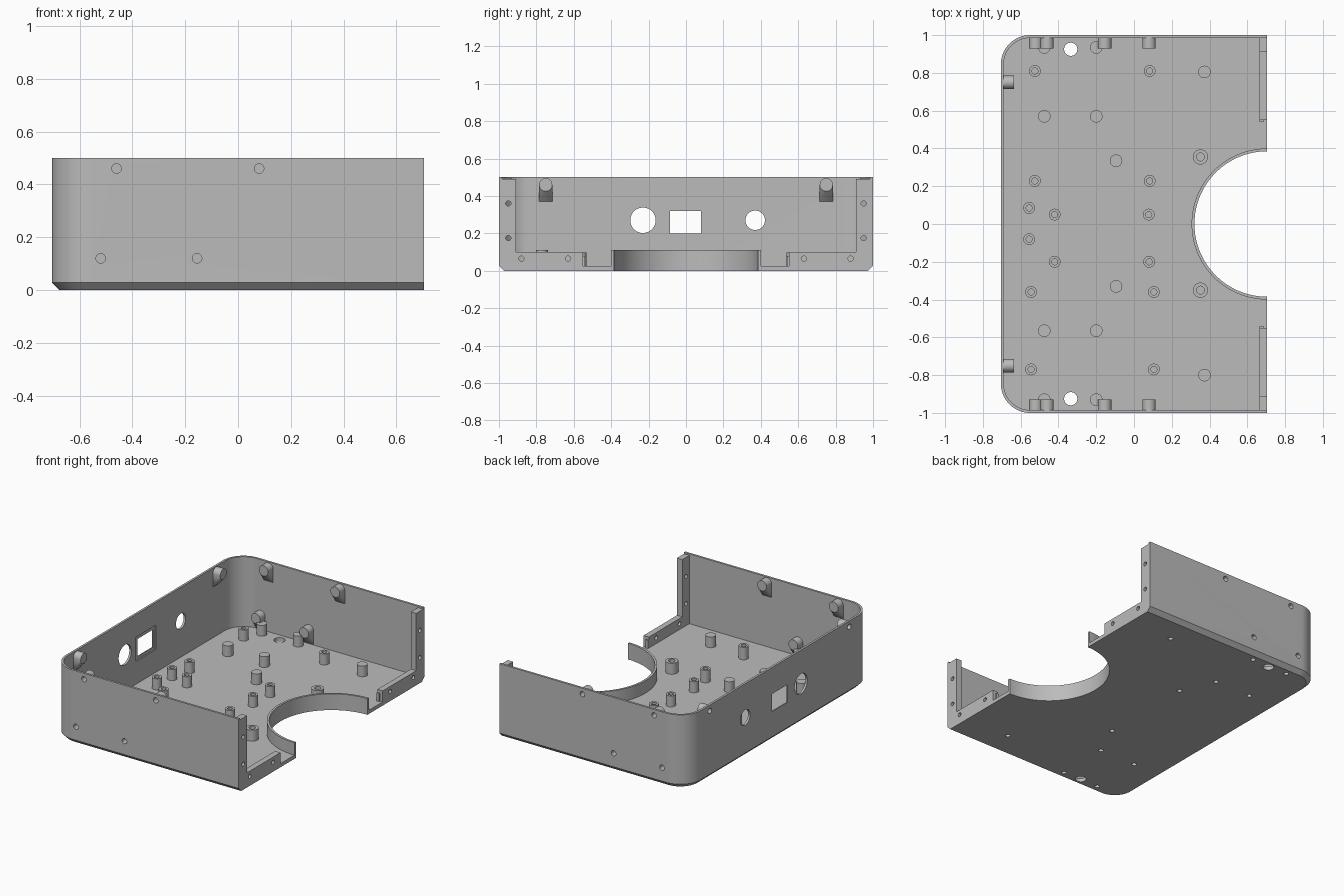
import bpy, bmesh, math
from mathutils import Matrix, Vector

if "Cube" in bpy.data.objects:
    bpy.data.objects.remove(bpy.data.objects["Cube"])

grey = bpy.data.materials.new("plain_grey")
grey.diffuse_color = (0.5, 0.5, 0.5, 1)
grey.use_nodes = True
grey.node_tree.nodes["Principled BSDF"].inputs["Base Color"].default_value = grey.diffuse_color
END, WALL, FLOOR, TOP = 0.705, 0.015, 0.025, 0.5


def finish(name, bm):
    bmesh.ops.recalc_face_normals(bm, faces=bm.faces)
    me = bpy.data.meshes.new(name)
    bm.to_mesh(me)
    bm.free()
    me.materials.append(grey)
    ob = bpy.data.objects.new(name, me)
    bpy.context.collection.objects.link(ob)
    return ob


def smooth(ob):
    bpy.ops.object.select_all(action='DESELECT')
    ob.select_set(True)
    bpy.context.view_layer.objects.active = ob
    bpy.ops.object.shade_smooth_by_angle(angle=math.radians(30))


def cylinder(p0, p1, r, n=32):
    p0, p1 = Vector(p0), Vector(p1)
    d = p1 - p0
    bm = bmesh.new()
    m = Matrix.Translation((p0 + p1) / 2) @ d.to_track_quat('Z', 'Y').to_matrix().to_4x4()
    bmesh.ops.create_cone(bm, cap_ends=True, segments=n, radius1=r, radius2=r,
                          depth=d.length, matrix=m)
    return finish("cutter", bm)


def box(x0, x1, y0, y1, z0, z1, name="cutter"):
    bm = bmesh.new()
    m = Matrix.Translation(((x0 + x1) / 2, (y0 + y1) / 2, (z0 + z1) / 2)) @ \
        Matrix.Diagonal((x1 - x0, y1 - y0, z1 - z0, 1))
    bmesh.ops.create_cube(bm, size=1, matrix=m)
    return finish(name, bm)


def outline(offset, x_end, n=16):
    """Plan outline: square at the open end, rounded at the closed end."""
    R = 0.155
    r, cx, cy = R - offset, -END + R, 1 - R
    pts = [(x_end, 1 - offset)]
    for s in (1, -1):
        for i in range(n + 1):
            a = math.pi / 2 * i / n
            a = math.pi / 2 + a if s > 0 else math.pi + a
            pts.append((cx + r * math.cos(a), s * cy + r * math.sin(a)))
    return pts + [(x_end, -1 + offset)]


def loft(name, sections, x_end):
    bm = bmesh.new()
    rings = [[bm.verts.new((x, y, z)) for x, y in outline(o, x_end)] for o, z in sections]
    bm.faces.new(rings[0])
    bm.faces.new(rings[-1])
    for a, b in zip(rings, rings[1:]):
        for i in range(len(a)):
            j = (i + 1) % len(a)
            bm.faces.new((a[i], a[j], b[j], b[i]))
    return finish(name, bm)


def cut(ob, cutters):
    for c in cutters:
        m = ob.modifiers.new("cut", 'BOOLEAN')
        m.object, m.operation, m.solver = c, 'DIFFERENCE', 'EXACT'
    dg = bpy.context.evaluated_depsgraph_get()
    me = bpy.data.meshes.new_from_object(ob.evaluated_get(dg))
    ob.modifiers.clear()
    ob.data = me
    for c in cutters:
        bpy.data.objects.remove(c)


def lathe(name, profile, x, y, n=32):
    """Closed (radius, z) profile turned about a vertical axis."""
    bm = bmesh.new()
    vs = [bm.verts.new((r, 0, z)) for r, z in profile]
    es = [bm.edges.new((vs[i], vs[(i + 1) % len(vs)])) for i in range(len(vs))]
    bmesh.ops.spin(bm, geom=vs + es, axis=(0, 0, 1), cent=(0, 0, 0),
                   angle=2 * math.pi, steps=n, use_duplicate=False)
    bmesh.ops.remove_doubles(bm, verts=bm.verts, dist=1e-5)
    bmesh.ops.dissolve_degenerate(bm, edges=bm.edges, dist=1e-6)
    bmesh.ops.translate(bm, verts=bm.verts, vec=(x, y, 0))
    smooth(finish(name, bm))


# Wall screw positions: wall point, inward direction
screws = []
for s in (1, -1):
    for x, z in ((-0.46, 0.46), (0.08, 0.46), (-0.52, 0.12), (-0.155, 0.12)):
        screws.append((Vector((x, s * (1 - WALL), z)), Vector((0, -s, 0))))
    screws.append((Vector((-END + WALL, s * 0.75, 0.46)), Vector((1, 0, 0))))


def screw_hole(p, d):
    return cylinder(p - d * 0.05, p + d * 0.035, 0.018, 24)


# Floor fixings
plain_pegs = [(x, y) for y in (0.57, -0.565, 0.935, -0.93) for x in (-0.475, -0.2)]
plain_pegs += [(-0.095, 0.335), (-0.095, -0.33), (0.373, 0.805), (0.373, -0.8)]
standoffs = [(-0.525, 0.81), (0.083, 0.81), (-0.525, 0.228), (0.083, 0.228),
             (-0.555, 0.085), (-0.42, 0.05), (0.078, 0.05), (-0.555, -0.08),
             (-0.42, -0.2), (0.08, -0.2)]
tall_standoffs = [(x, y) for x in (-0.545, 0.105) for y in (-0.36, -0.77)]

# Shell: chamfered tray, hollowed, with a thicker frame at the open end
shell = loft("shell", [(0.028, 0), (0, 0.028), (0, TOP)], END)
cutters = [loft("cutter", [(WALL, FLOOR), (WALL, 0.6)], 0.665),
           box(0.6, 0.8, -0.91, 0.91, 0.1, 0.62),
           box(0.59, 0.81, -0.55, 0.55, FLOOR, 0.64),
           box(0.58, 0.82, -1 + WALL, 1 - WALL, 0.49, 0.66),
           cylinder((END, 0, -0.1), (END, 0, 0.3), 0.392, 96)]
# Sockets in the closed wall
cutters += [cylinder((-0.75, -0.23, 0.27), (-0.65, -0.23, 0.27), 0.068, 48),
            cylinder((-0.75, 0.37, 0.27), (-0.65, 0.37, 0.27), 0.052, 48),
            box(-0.75, -0.65, -0.085, 0.08, 0.2, 0.32),
            box(-0.698, -0.65, -0.11, 0.105, 0.18, 0.345)]
# Holes in the end frame, floor and walls
for s in (1, -1):
    for y, z in ((0.95, 0.36), (0.95, 0.175), (0.88, 0.065), (0.63, 0.065)):
        cutters.append(cylinder((0.64, s * y, z), (0.73, s * y, z), 0.014, 20))
    cutters.append(cylinder((-0.335, s * 0.925, -0.1), (-0.335, s * 0.925, 0.08), 0.035))
cutters += [cylinder((x, y, -0.1), (x, y, 0.06), 0.016, 20) for x, y in plain_pegs]
cutters += [screw_hole(p, d) for p, d in screws]
cut(shell, cutters)
smooth(shell)

# Small tabs at the inner ends of the frame rail
for s in (1, -1):
    y0, y1 = sorted((s * 0.54, s * 0.552))
    box(0.665, 0.685, y0, y1, 0.02, 0.08, "rail_tab")

# Half-round collar around the cutout
bm = bmesh.new()
prev, N = None, 64
for i in range(N + 1):
    a = math.pi / 2 + math.pi * i / N
    ring = [bm.verts.new((END + r * math.cos(a), r * math.sin(a), z))
            for r, z in ((0.385, 0), (0.4, 0), (0.4, 0.11), (0.385, 0.11))]
    if prev:
        for k in range(4):
            bm.faces.new((prev[k], prev[(k + 1) % 4], ring[(k + 1) % 4], ring[k]))
    if i in (0, N):
        bm.faces.new(ring)
    prev = ring
smooth(finish("cutout_collar", bm))

# Wall screw bosses: round tip with a sloping support below
for p, d in screws:
    side = d.cross(Vector((0, 0, 1)))
    up = Vector((0, 0, 1))
    bm = bmesh.new()
    r = 0.035
    for depth in (-0.004, 0.055):
        for i in range(32):
            a = 2 * math.pi * i / 32
            bm.verts.new(p + d * depth + side * r * math.cos(a) + up * r * math.sin(a))
    for s in (1, -1):
        bm.verts.new(p - d * 0.004 + side * r * s - up * 0.095)
    bmesh.ops.convex_hull(bm, input=bm.verts)
    bmesh.ops.dissolve_limit(bm, angle_limit=0.01, verts=bm.verts, edges=bm.edges)
    boss = finish("wall_boss", bm)
    cut(boss, [screw_hole(p, d)])
    smooth(boss)


# Floor standoffs, drilled from above
def standoff(x, y, r, top):
    h = r * 0.52
    lathe("standoff", [(0, 0.02), (r, 0.02), (r, top), (h, top), (h, 0.035), (0, 0.035)], x, y)


for x, y in standoffs:
    standoff(x, y, 0.031, 0.1)
for x, y in tall_standoffs:
    standoff(x, y, 0.031, 0.11)
for y in (0.355, -0.35):
    standoff(0.352, y, 0.04, 0.1)

# Floor pegs, drilled from below
for x, y in plain_pegs:
    lathe("floor_peg", [(0.016, 0.024), (0.033, 0.024), (0.033, 0.098), (0, 0.098),
                        (0, 0.08), (0.016, 0.08)], x, y)
